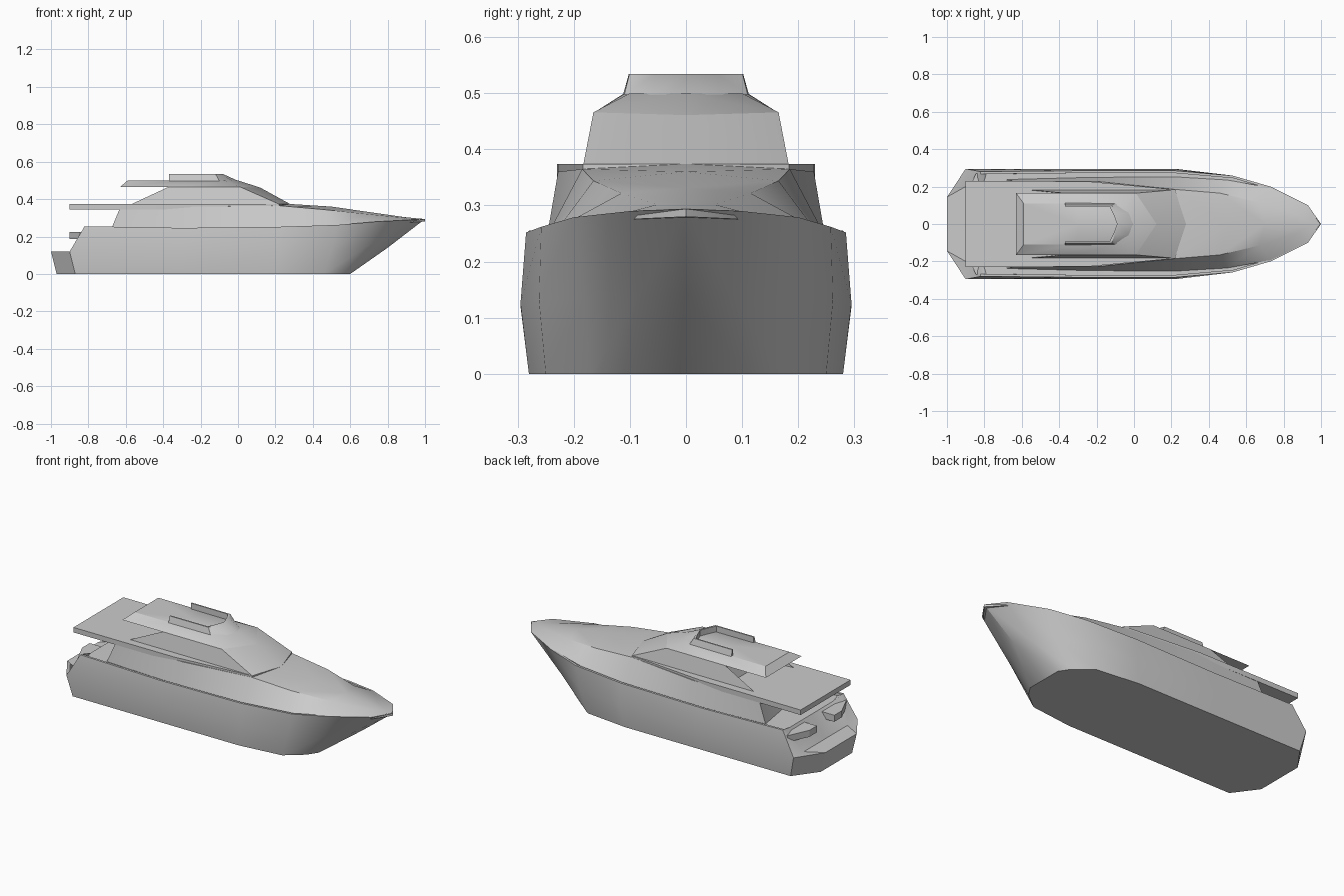
import bpy, bmesh

if "Cube" in bpy.data.objects:
    bpy.data.objects.remove(bpy.data.objects["Cube"])


def loft(name, rings, fill=False, angle=0.52):
    """Skin half outlines (stern centre to bow centre) and mirror across y = 0."""
    bm = bmesh.new()
    for side in (1, -1):
        grid = [[bm.verts.new((x, y * side, z)) for x, y, z in r] for r in rings]
        for a, b in zip(grid, grid[1:]):
            for i in range(len(a) - 1):
                bm.faces.new((a[i], a[i + 1], b[i + 1], b[i]))
    bmesh.ops.remove_doubles(bm, verts=bm.verts, dist=0.0005)
    if fill:
        bmesh.ops.holes_fill(bm, edges=bm.edges, sides=8)
    bmesh.ops.recalc_face_normals(bm, faces=bm.faces)
    mesh = bpy.data.meshes.new(name)
    bm.to_mesh(mesh)
    bm.free()
    ob = bpy.data.objects.new(name, mesh)
    bpy.context.collection.objects.link(ob)
    bpy.ops.object.select_all(action='DESELECT')
    ob.select_set(True)
    bpy.context.view_layer.objects.active = ob
    bpy.ops.object.shade_smooth_by_angle(angle=angle)
    return ob


def flat(pts, z):
    return [(x, y, z) for x, y in pts]


def centre(ring):
    return [(x, 0, z) for x, y, z in ring]


def slab(name, pts, z0, z1):
    lo, hi = flat(pts, z0), flat(pts, z1)
    return loft(name, [centre(lo), lo, hi, centre(hi)])


# Hull with swim platform, bulwark and recessed deck
bottom = flat([(-.97, 0), (-.97, .144), (-.87, .28), (-.3, .28), (.2, .28),
               (.46, .25), (.56, .17), (.6, .11), (.6, 0)], 0)
chine = [(-1, 0, .12), (-1, .144, .12), (-.9, .295, .12), (-.3, .295, .12), (.22, .295, .125),
         (.5, .262, .13), (.67, .18, .135), (.77, .085, .14), (.8, 0, .14)]
sheer = [(-.9, 0, .12), (-.9, .2, .12), (-.82, .28, .255), (-.3, .285, .246), (.22, .285, .252),
         (.53, .258, .262), (.73, .2, .279), (.93, .1, .29), (1, 0, .294)]
lip = sheer[:2] + [(x, y - .013, z) for x, y, z in sheer[2:-1]] + sheer[-1:]
deck = [(-.81, 0, .238), (-.81, .2, .238), (-.79, .267, .238)]
deck += [(x, y, z - .014) for x, y, z in lip[3:]]
loft("hull", [centre(bottom), bottom, chine, sheer, lip, deck, centre(deck)])

# Lower deckhouse blending into the crowned foredeck
base = [(-.64, 0, .235), (-.68, .238, .235), (-.2, .25, .232), (.22, .252, .238), (.5, .235, .25),
        (.73, .194, .279), (.93, .096, .29), (.995, 0, .294)]
shoulder = [(-.62, 0, .35), (-.63, .226, .355), (-.2, .228, .36), (.22, .185, .365),
            (.46, .165, .344), (.67, .115, .322), (.87, .05, .302), (.96, 0, .297)]
ridge = [(-.62, 0, .355), (-.62, 0, .36), (-.2, 0, .365), (.28, 0, .374),
         (.5, 0, .36), (.7, 0, .331), (.89, 0, .304), (.96, 0, .297)]
loft("lower_deckhouse", [base, shoulder, ridge])

# Overhanging upper deck
slab("upper_deck", [(-.9, 0), (-.9, .23), (-.25, .228), (.22, .184), (.28, 0)], .345, .374)

# Upper cabin with raked windscreen and aft wings
cabin_low = flat([(-.4, 0), (-.4, .165), (-.57, .183), (.22, .183), (.28, 0)], .373)
cabin_top = [(-.36, 0, .467), (-.36, .15, .467), (-.37, .165, .466), (.01, .165, .466), (.12, 0, .461)]
loft("upper_cabin", [cabin_low, cabin_top])

# Crowned roof
roof_low = [(-.63, 0, .465), (-.63, .165, .465), (-.3, .165, .465), (.01, .165, .466), (.12, 0, .461)]
roof_top = flat([(-.59, 0), (-.59, .11), (-.3, .108), (-.07, .1), (0, 0)], .5)
loft("roof", [centre(roof_low), roof_low, roof_top, centre(roof_top)])

# Low flybridge screen
out_low = flat([(-.37, .112), (-.1, .11), (-.03, .06), (0, 0)], .498)
out_top = flat([(-.37, .102), (-.12, .101), (-.1, .055), (-.08, 0)], .534)
in_top = flat([(-.37, .094), (-.13, .093), (-.11, .052), (-.09, 0)], .534)
in_low = [(x, y, .498) for x, y, z in in_top]
loft("flybridge_screen", [out_low, out_top, in_top, in_low, out_low], fill=True)

# Transom steps either side of the stern
for s, label in ((1, "left"), (-1, "right")):
    bm = bmesh.new()
    pts = [(-.79, .08), (-.9, .08), (-.9, .15), (-.845, .27), (-.79, .26)]
    face = bm.faces.new([bm.verts.new((x, y * s, .187)) for x, y in pts])
    ext = bmesh.ops.extrude_face_region(bm, geom=[face])
    verts = [v for v in ext["geom"] if isinstance(v, bmesh.types.BMVert)]
    bmesh.ops.translate(bm, verts=verts, vec=(0, 0, .038))
    bmesh.ops.recalc_face_normals(bm, faces=bm.faces)
    mesh = bpy.data.meshes.new("transom_step_" + label)
    bm.to_mesh(mesh)
    bm.free()
    bpy.context.collection.objects.link(bpy.data.objects.new("transom_step_" + label, mesh))
